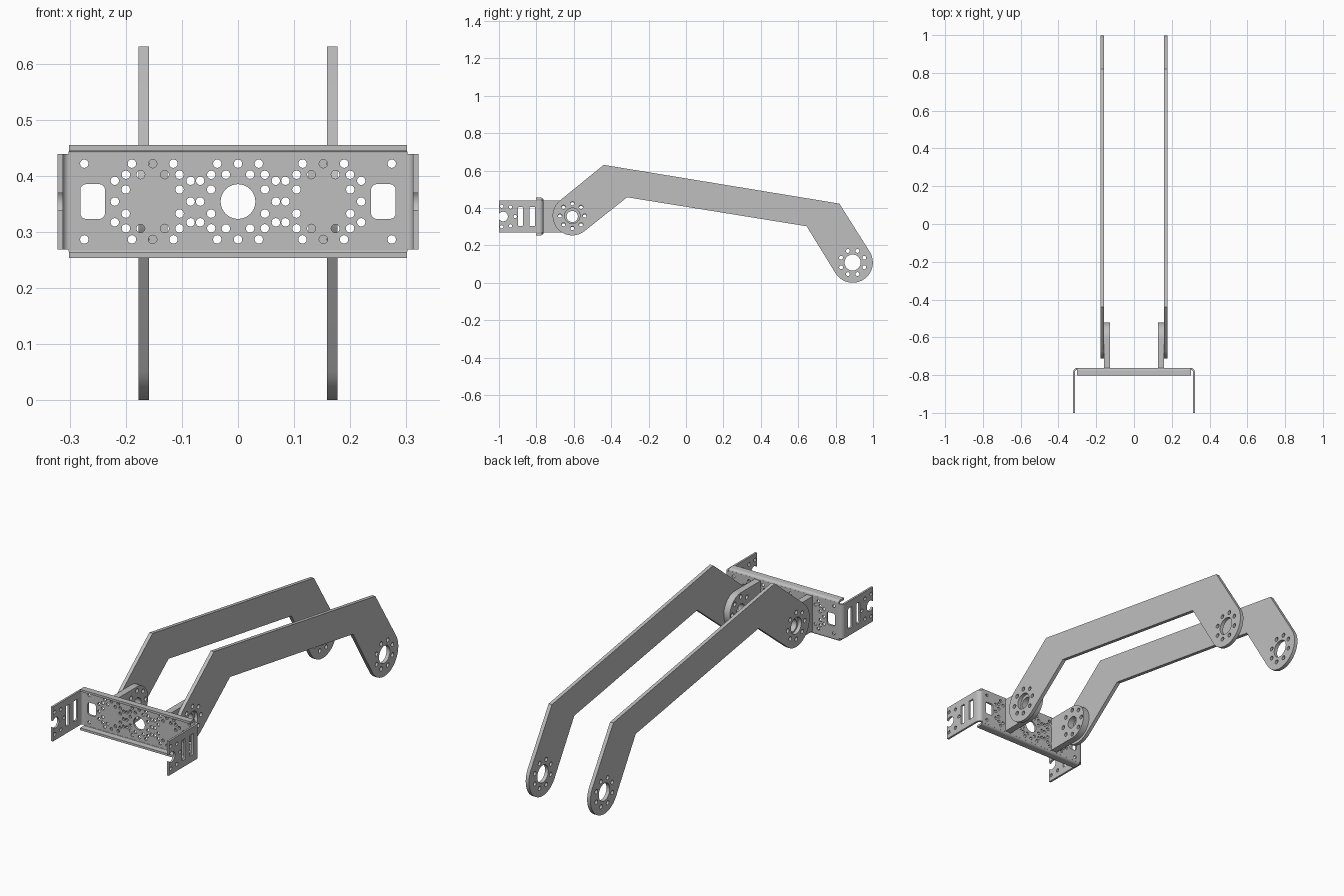
import bpy, bmesh
from math import sin, cos, pi, atan2, acos, hypot, radians
from mathutils import Matrix

cube = bpy.data.objects.get("Cube")
if cube:
    bpy.data.objects.remove(cube)

steel = bpy.data.materials.new("grey_metal")
steel.use_nodes = True
grey = (0.52, 0.52, 0.52, 1)
steel.diffuse_color = grey
steel.node_tree.nodes["Principled BSDF"].inputs["Base Color"].default_value = grey

# Drawing planes: flat outline -> front (x, z), side (y, z) or top (x, y)
FRONT = Matrix(((1, 0, 0, 0), (0, 0, -1, 0), (0, 1, 0, 0), (0, 0, 0, 1)))
SIDE = Matrix(((0, 0, 1, 0), (1, 0, 0, 0), (0, 1, 0, 0), (0, 0, 0, 1)))
TOP = Matrix.Identity(4)
ZC = 0.354          # centre height of the bracket


def arc(cx, cy, r, a0, a1, n):
    return [(cx + r * cos(a0 + (a1 - a0) * i / n), cy + r * sin(a0 + (a1 - a0) * i / n))
            for i in range(n + 1)]


def circle(cx, cy, r, n=16):
    return arc(cx, cy, r, 0, 2 * pi, n)[:-1]


def rounded_rect(x0, x1, y0, y1, r):
    pts = []
    corners = ((x1 - r, y1 - r), (x0 + r, y1 - r), (x0 + r, y0 + r), (x1 - r, y0 + r))
    for k, (cx, cy) in enumerate(corners):
        pts += arc(cx, cy, r, k * pi / 2, (k + 1) * pi / 2, 4)
    return pts


def bolt_circle(cx, cy, ring, r, offset=0.0):
    return [circle(cx + ring * cos(offset + k * pi / 4), cy + ring * sin(offset + k * pi / 4), r, 12)
            for k in range(8)]


def plate(name, loops, thickness, plane, position):
    """Flat sheet: first loop is the outline, the others are holes."""
    curve = bpy.data.curves.new(name, "CURVE")
    curve.dimensions = "2D"
    curve.fill_mode = "BOTH"
    curve.extrude = thickness / 2
    for loop in loops:
        spline = curve.splines.new("POLY")
        spline.points.add(len(loop) - 1)
        for p, (u, v) in zip(spline.points, loop):
            p.co = (u, v, 0, 1)
        spline.use_cyclic_u = True
    temp = bpy.data.objects.new(name, curve)
    bpy.context.collection.objects.link(temp)
    deps = bpy.context.evaluated_depsgraph_get()
    mesh = bpy.data.meshes.new_from_object(temp.evaluated_get(deps))
    bpy.data.objects.remove(temp)
    bm = bmesh.new()
    bm.from_mesh(mesh)
    bmesh.ops.remove_doubles(bm, verts=bm.verts, dist=1e-5)
    bmesh.ops.transform(bm, matrix=Matrix.Translation(position) @ plane, verts=bm.verts)
    bmesh.ops.recalc_face_normals(bm, faces=bm.faces)
    bm.to_mesh(mesh)
    bm.free()
    mesh.name = name
    mesh.materials.clear()
    mesh.materials.append(steel)
    obj = bpy.data.objects.new(name, mesh)
    bpy.context.collection.objects.link(obj)
    bpy.ops.object.select_all(action="DESELECT")
    obj.select_set(True)
    bpy.context.view_layer.objects.active = obj
    bpy.ops.object.shade_smooth_by_angle(angle=radians(35))
    return obj


def tangent(p, c, r, side):
    """Point where a line from p touches the circle."""
    a = atan2(p[1] - c[1], p[0] - c[0]) + side * acos(r / hypot(p[0] - c[0], p[1] - c[1]))
    return a


# Arm outline: two round ends joined by a twice-bent bar
END_R = 0.108
rear, front = (0.891, 0.108), (-0.608, 0.358)
top_bend, top_knee = (-0.44, 0.63), (0.82, 0.423)
low_bend, low_knee = (-0.315, 0.457), (0.645, 0.302)
f0, f1 = tangent(top_bend, front, END_R - 0.003, 1), tangent(low_bend, front, END_R - 0.003, -1)
r0, r1 = tangent(top_knee, rear, END_R, -1), tangent(low_knee, rear, END_R, 1)
f1 += 2 * pi * (f1 < f0)
r1 -= 2 * pi * (r1 > r0)
outline = ([top_bend] + arc(*front, END_R - 0.003, f0, f1, 24) + [low_bend, low_knee]
           + arc(*rear, END_R, r1, r0, 24)  + [top_knee])
arm = [outline, circle(*front, 0.041, 32), circle(*rear, 0.043, 32)]
arm += bolt_circle(*front, 0.066, 0.0105) + bolt_circle(*rear, 0.067, 0.0105, pi / 8)

# Lug: thick tab with a round end carrying the arm pivot
lug = [[(-0.765, ZC + 0.086), (-0.765, ZC - 0.086)] + arc(front[0], ZC, 0.086, -pi / 2, pi / 2, 24),
       circle(front[0], ZC, 0.03, 32)] + bolt_circle(front[0], ZC, 0.066, 0.0105)

# Ear: end sheet with a round notch, two slots and bolt holes
Z0, Z1 = ZC - 0.085, ZC + 0.085
ear = [[(-1, Z0), (-0.784, Z0), (-0.784, Z1), (-1, Z1)]
       + arc(-0.978, ZC, 0.026, 0.8 * pi, -0.8 * pi, 16),
       rounded_rect(-0.897, -0.872, ZC - 0.051, ZC + 0.051, 0.004),
       rounded_rect(-0.838, -0.807, ZC - 0.051, ZC + 0.051, 0.004)]
ear += [circle(-0.913, ZC, 0.009, 12)]
for s in (-1, 1):
    ear += [circle(-0.985, ZC + s * 0.055, 0.009, 12), circle(-0.938, ZC + s * 0.05, 0.009, 12)]

# Web: front sheet with a dense repeating hole pattern
web = [rounded_rect(-0.302, 0.302, ZC - 0.09, ZC + 0.09, 0.002), circle(0, ZC, 0.031, 32)]
for centre in (-0.152, 0, 0.152):
    web += bolt_circle(centre, ZC, 0.0675, 0.0076)
    for u, v in ((0.037, 0.0675), (0.0675, 0.037), (0.048, 0.0215), (0.0215, 0.048)):
        web += [circle(centre + i * u, ZC + j * v, 0.0076, 12) for i in (-1, 1) for j in (-1, 1)]
for s in (-1, 1):
    a, b = sorted((s * 0.237, s * 0.281))
    web.append(rounded_rect(a, b, ZC - 0.031, ZC + 0.031, 0.01))
    web += [circle(s * 0.274, ZC + j * 0.0675, 0.0076, 12) for j in (-1, 1)]
plate("front_web", web, 0.01, FRONT, (0, -0.767, 0))

# Flanges: folded strips along the top and bottom of the web
for s, label in ((1, "top"), (-1, "bottom")):
    fold = (arc(-0.776, 0.087, 0.014, 0, pi / 2, 6) + [(-0.803, 0.101), (-0.803, 0.09)]
            + arc(-0.776, 0.087, 0.003, pi / 2, 0, 4))
    plate(label + "_flange", [[(y, ZC + s * z) for y, z in fold]], 0.602, SIDE, (0, 0, 0))

# Mirrored pairs; the model's left is +x
for s, label in ((1, "left"), (-1, "right")):
    plate(label + "_arm", arm, 0.018, SIDE, (s * 0.168, 0, 0))
    plate(label + "_lug", lug, 0.033, SIDE, (s * 0.1425, 0, 0))
    plate(label + "_ear", ear, 0.01, SIDE, (s * 0.317, 0, 0))
    corner = arc(0.3, -0.784, 0.022, 0, pi / 2, 8) + arc(0.3, -0.784, 0.012, pi / 2, 0, 8)
    plate(label + "_ear_bend", [[(s * x, y) for x, y in corner]], 0.17, TOP, (0, 0, ZC))
